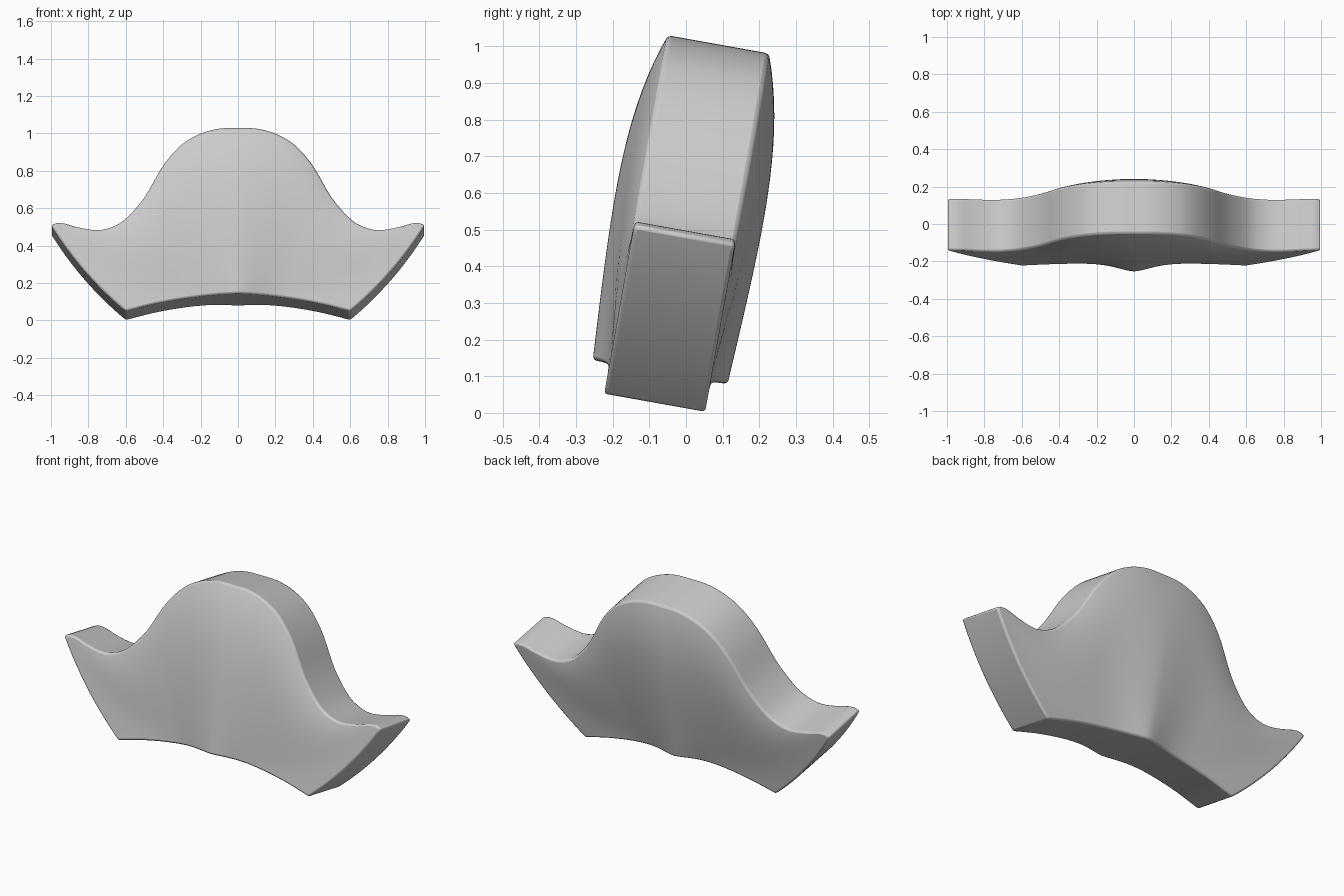
import bpy, bmesh, math
from mathutils import Vector

if "Cube" in bpy.data.objects:
    bpy.data.objects.remove(bpy.data.objects["Cube"])

# Outline profiles (|x|, z) of the front rim
TOP = [(0, 1.03), (.1, 1.027), (.2, 1.0), (.3, .942), (.4, .83), (.5, .66), (.6, .545),
       (.67, .502), (.75, .484), (.85, .498), (.93, .52), (.97, .522), (1, .51)]
BOTTOM = [(0, .136), (.15, .132), (.3, .115), (.45, .088), (.6, .05)]
NX, NT = 72, 22
NORMAL = Vector((0, .984, -.176))   # slab leans back about ten degrees
THICK = .28


def curve(pts, x):
    """Smooth interpolation through mirrored profile points."""
    x = abs(x)
    ext = [(-pts[1][0], pts[1][1])] + pts
    ext.append((2 * pts[-1][0] - pts[-2][0], 2 * pts[-1][1] - pts[-2][1]))
    for i in range(1, len(ext) - 2):
        (x0, z0), (x1, z1), (x2, z2), (x3, z3) = ext[i - 1:i + 3]
        if x <= x2 + 1e-6:
            h = x2 - x1
            t = (x - x1) / h
            m1, m2 = h * (z2 - z0) / (x2 - x0), h * (z3 - z1) / (x3 - x1)
            return ((2*t**3 - 3*t*t + 1) * z1 + (t**3 - 2*t*t + t) * m1
                    + (3*t*t - 2*t**3) * z2 + (t**3 - t*t) * m2)
    return pts[-1][1]


def point(s, t, back):
    """Point on the front or back face; s across, t from brim bottom to crown top."""
    x = (.6 + .4 * t) * s + .08 * t * (1 - t) * s**5
    z = (1 - t) * curve(BOTTOM, .6 * s) + t * curve(TOP, s)
    z -= .06 * t * (1 - t) * s**6
    p = Vector((x, -.14 + (z - .52) * .178, z))
    width = .13 + .55 * t
    bulge = (.047 + .05 * t) * (1 - t**3.5) * (1 - s**4)
    bulge *= math.exp(-(abs(x) / width) ** 1.6)
    return p + NORMAL * (THICK + bulge if back else -bulge)


# Hat slab: two bulged faces joined by a rim
bm = bmesh.new()
grid = [[[bm.verts.new(point(2 * i / NX - 1, j / NT, b)) for j in range(NT + 1)]
         for i in range(NX + 1)] for b in (0, 1)]
for g in grid:
    for i in range(NX):
        for j in range(NT):
            bm.faces.new((g[i][j], g[i + 1][j], g[i + 1][j + 1], g[i][j + 1]))
ring = ([(i, 0) for i in range(NX)] + [(NX, j) for j in range(NT)]
        + [(i, NT) for i in range(NX, 0, -1)] + [(0, j) for j in range(NT, 0, -1)])
for (a, b), (c, d) in zip(ring, ring[1:] + ring[:1]):
    bm.faces.new((grid[0][a][b], grid[0][c][d], grid[1][c][d], grid[1][a][b]))
bmesh.ops.recalc_face_normals(bm, faces=bm.faces)
mesh = bpy.data.meshes.new("hat")
bm.to_mesh(mesh)
bm.free()
hat = bpy.data.objects.new("hat", mesh)
bpy.context.collection.objects.link(hat)

# Softened rim edges and smooth shading
bev = hat.modifiers.new("soft_edges", 'BEVEL')
bev.width = .01
bev.segments = 2
bev.limit_method = 'ANGLE'
bev.angle_limit = math.radians(40)
bpy.context.view_layer.objects.active = hat
hat.select_set(True)
bpy.ops.object.shade_smooth_by_angle(angle=math.radians(45))
